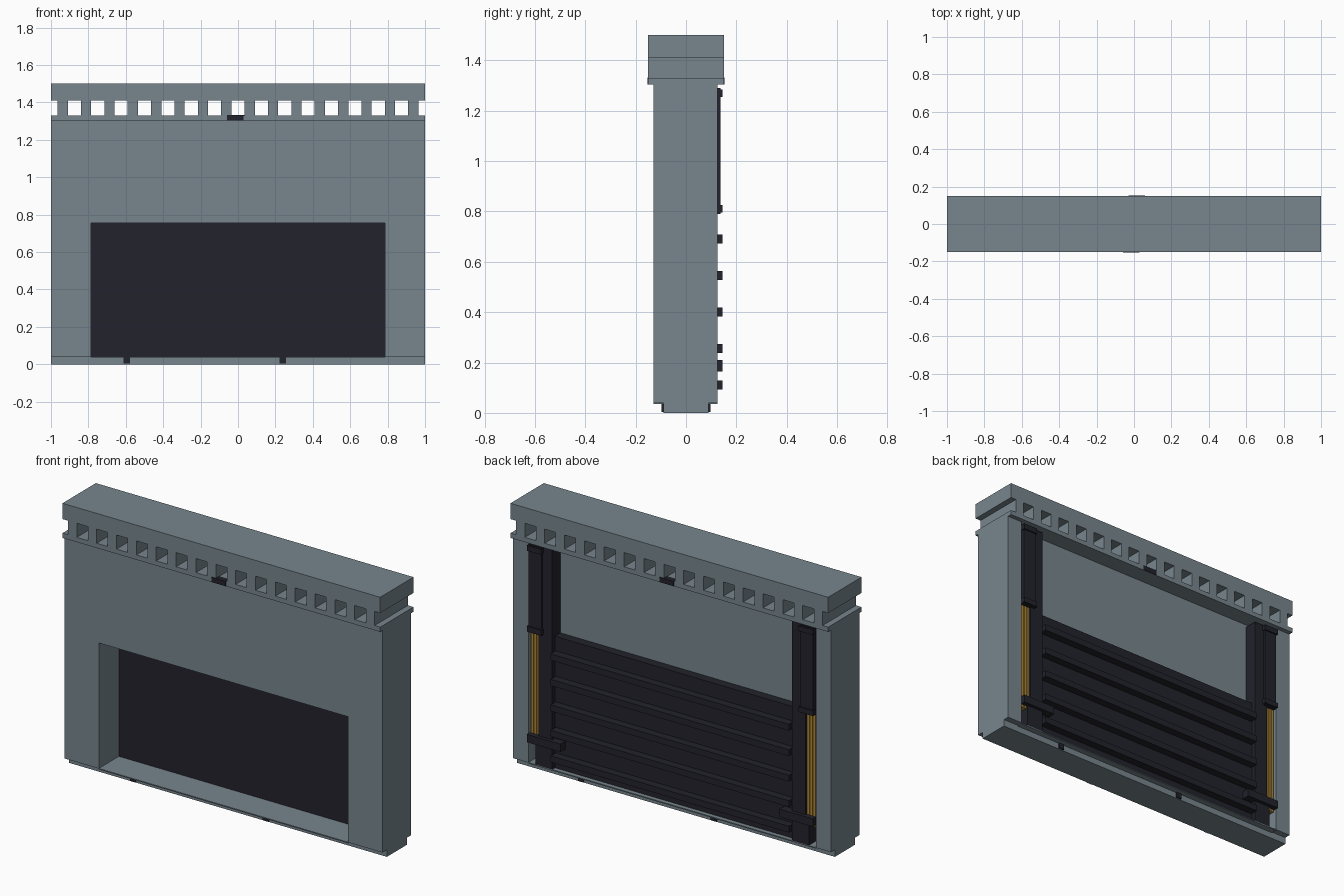
import bpy, bmesh
from mathutils import Vector

if "Cube" in bpy.data.objects:
    bpy.data.objects.remove(bpy.data.objects["Cube"])


def material(name, rgb):
    m = bpy.data.materials.new(name)
    m.diffuse_color = (*rgb, 1)
    m.use_nodes = True
    m.node_tree.nodes["Principled BSDF"].inputs["Base Color"].default_value = m.diffuse_color
    return m


GREY = material("slate_grey", (0.185, 0.235, 0.27))
DARK = material("charcoal", (0.016, 0.016, 0.025))
GOLD = material("brass", (0.42, 0.24, 0.035))


def finish(name, bm, mat):
    bmesh.ops.recalc_face_normals(bm, faces=bm.faces)
    me = bpy.data.meshes.new(name)
    bm.to_mesh(me)
    bm.free()
    me.materials.append(mat)
    ob = bpy.data.objects.new(name, me)
    bpy.context.collection.objects.link(ob)
    return ob


def boxes(name, mat, *spans):
    """One object from boxes given as (x0, x1, y0, y1, z0, z1)."""
    bm = bmesh.new()
    for x0, x1, y0, y1, z0, z1 in spans:
        vs = bmesh.ops.create_cube(bm, size=1)["verts"]
        bmesh.ops.scale(bm, vec=(x1 - x0, y1 - y0, z1 - z0), verts=vs)
        bmesh.ops.translate(bm, vec=((x0 + x1) / 2, (y0 + y1) / 2, (z0 + z1) / 2), verts=vs)
    return finish(name, bm, mat)


def extrude_y(name, mat, outline, y0, y1):
    bm = bmesh.new()
    f = bm.faces.new([bm.verts.new((x, y0, z)) for x, z in outline])
    r = bmesh.ops.extrude_face_region(bm, geom=[f])
    vs = [v for v in r["geom"] if isinstance(v, bmesh.types.BMVert)]
    bmesh.ops.translate(bm, vec=Vector((0, y1 - y0, 0)), verts=vs)
    return finish(name, bm, mat)


def mirrored(ob):
    m = ob.modifiers.new("mirror", "MIRROR")
    m.use_axis = (True, False, False)
    return ob


# Masonry: plinth, front wall with doorway, rear piers
boxes("plinth", GREY, (-1, 1, -0.09, 0.09, 0, 0.04))
extrude_y("front_wall", GREY,
          [(-1, 0.04), (-0.785, 0.04), (-0.785, 0.755), (0.785, 0.755),
           (0.785, 0.04), (1, 0.04), (1, 1.305), (-1, 1.305)], -0.13, 0.05)
boxes("threshold", GREY, (-0.785, 0.785, -0.13, 0.05, 0.035, 0.041))
mirrored(boxes("rear_pier", GREY, (0.905, 1, 0.05, 0.125, 0.04, 1.305)))
boxes("rear_sill", GREY, (-0.905, 0.905, 0.05, 0.125, 0.035, 0.041))

# Cornice with a row of see-through openings
boxes("cornice_ledge", GREY, (-1, 1, -0.15, 0.15, 1.303, 1.33))
boxes("cornice_posts", GREY, *[(x - 0.0275, x + 0.0275, -0.15, 0.15, 1.33, 1.41)
                               for x in [-0.9375 + 0.125 * k for k in range(16)]])
boxes("cornice_top", GREY, (-1, 1, -0.15, 0.15, 1.41, 1.5))

# Small plates on the ledge and plinth, repeated turned half round
boxes("ledge_plates", DARK, (-0.06, 0.03, -0.153, -0.12, 1.304, 1.332),
      (-0.03, 0.06, 0.12, 0.153, 1.304, 1.332))
clips = [(x - 0.017, x + 0.017, -0.098, -0.07, 0.004, 0.038) for x in (-0.595, 0.24)]
clips += [(-b, -a, 0.07, 0.098, c, d) for a, b, _, _, c, d in clips]
boxes("plinth_clips", DARK, *clips)

# Door with horizontal ribs on the rear
boxes("door_panel", DARK, (-0.783, 0.783, 0.05, 0.10, 0.041, 0.79))
boxes("door_ribs", DARK, *[(-0.75, 0.75, 0.10, 0.145, z - 0.018, z + 0.018)
                           for z in (0.11, 0.255, 0.40, 0.545, 0.69)])

# Lifting gear on both sides
mirrored(boxes("guide_rail", DARK, (0.755, 0.84, 0.05, 0.125, 0.041, 1.29)))
mirrored(boxes("lift_housing", DARK, (0.815, 0.895, 0.055, 0.137, 0.79, 1.29)))
mirrored(boxes("housing_bands", DARK,
               (0.81, 0.90, 0.055, 0.145, 1.255, 1.285),
               (0.81, 0.90, 0.055, 0.145, 0.795, 0.825)))
mirrored(boxes("lift_rods", GOLD, *[(x, x + 0.014, 0.07, 0.115, 0.15, 0.80)
                                    for x in (0.843, 0.862, 0.881)]))
mirrored(boxes("lift_bracket", DARK, (0.69, 0.90, 0.06, 0.145, 0.165, 0.21)))
mirrored(boxes("rail_foot", DARK, (0.77, 0.86, 0.05, 0.124, 0.041, 0.165)))
